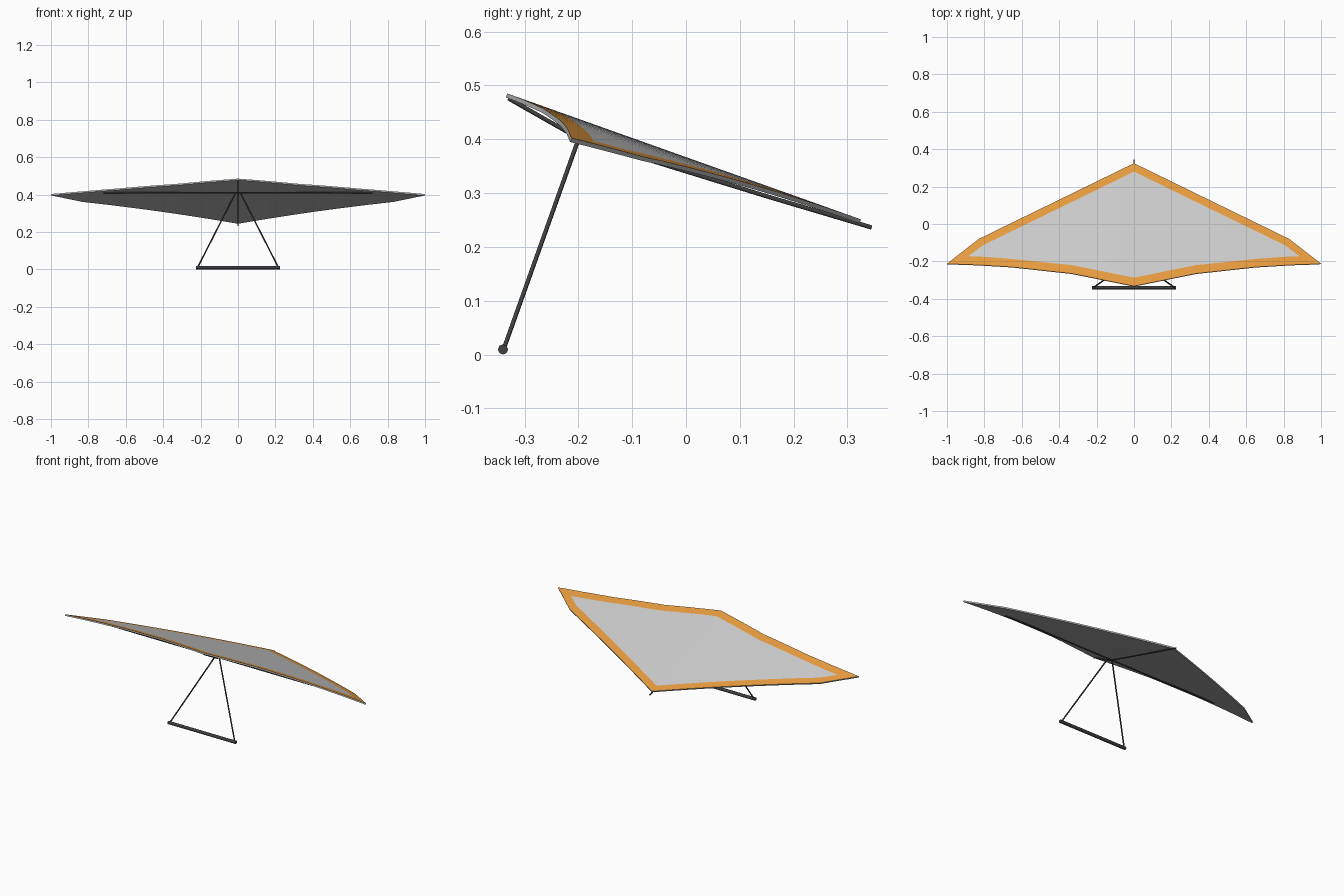
import bpy, bmesh
from mathutils import Vector

if "Cube" in bpy.data.objects:
    bpy.data.objects.remove(bpy.data.objects["Cube"])


def material(name, rgb):
    m = bpy.data.materials.new(name)
    m.diffuse_color = (*rgb, 1)
    m.use_nodes = True
    m.node_tree.nodes["Principled BSDF"].inputs["Base Color"].default_value = m.diffuse_color
    return m


orange = material("orange_trim", (0.80, 0.33, 0.05))
grey = material("sail_grey", (0.55, 0.55, 0.55))
under = material("sail_underside", (0.5, 0.5, 0.5))
dark = material("dark_tube", (0.05, 0.05, 0.05))


def tube(name, points, radius):
    """Eight-sided tube swept along a polyline."""
    cu = bpy.data.curves.new(name, 'CURVE')
    cu.dimensions = '3D'
    cu.bevel_depth = radius
    cu.bevel_resolution = 2
    cu.use_fill_caps = True
    sp = cu.splines.new('POLY')
    sp.points.add(len(points) - 1)
    for p, co in zip(sp.points, points):
        p.co = (*co, 1)
    ob = bpy.data.objects.new(name, cu)
    bpy.context.collection.objects.link(ob)
    cu.materials.append(dark)
    return ob


def sail_point(x, y):
    # straight sloping chord, wings drooping toward the tips
    return Vector((x, y, 0.485 - 0.356 * (y + 0.332) - 0.04 * x * x))


# Sail stations: leading edge, inner leading, inner trailing, trailing edge
stations = [
    [(0, .325), (0, .28), (0, -.287), (0, -.332)],
    [(.33, .164), (.32, .124), (.33, -.22), (.33, -.265)],
    [(.65, .008), (.64, -.032), (.64, -.188), (.65, -.230)],
    [(.83, -.08), (.81, -.115), (.81, -.175), (.83, -.219)],
    [(1, -.212), (.885, -.172), (.885, -.173), (1, -.213)],
]
SUB = 4
columns = []
for a, b in zip(stations, stations[1:]):
    for i in range(SUB):
        t = i / SUB
        columns.append([Vector(p).lerp(Vector(q), t) for p, q in zip(a, b)])
columns.append([Vector(p) for p in stations[-1]])

bm = bmesh.new()
for side in (1, -1):
    rows = [[bm.verts.new(sail_point(side * p.x, p.y)) for p in col] for col in columns]
    for c0, c1 in zip(rows, rows[1:]):
        for k in range(3):
            f = bm.faces.new((c0[k], c0[k + 1], c1[k + 1], c1[k]))
            f.material_index = 0 if k == 1 else 1
    # trim across the tip
    f = bm.faces.new((rows[-1][0], rows[-1][1], rows[-1][2], rows[-1][3]))
    f.material_index = 1
bmesh.ops.remove_doubles(bm, verts=bm.verts, dist=0.0015)
bmesh.ops.recalc_face_normals(bm, faces=bm.faces)
bm.faces.ensure_lookup_table()
if sum(f.normal.z for f in bm.faces) < 0:
    bmesh.ops.reverse_faces(bm, faces=bm.faces)
mesh = bpy.data.meshes.new("sail")
bm.to_mesh(mesh)
bm.free()
for m in (grey, orange, under):
    mesh.materials.append(m)
sail = bpy.data.objects.new("sail", mesh)
bpy.context.collection.objects.link(sail)
sol = sail.modifiers.new("thickness", 'SOLIDIFY')
sol.thickness = 0.008
sol.offset = -1
sol.material_offset = 2
sol.material_offset_rim = 2

# Frame tubes under the sail
tube("keel", [(0, -.33, .476), (0, -.2, .402), (0, .15, .294), (0, .345, .236)], .004)
tube("crossbar", [(-.72, -.2, .409), (0, -.2, .409), (.72, -.2, .409)], .004)

# Control frame
for side, label in ((-1, "left"), (1, "right")):
    tube(label + "_upright", [(side * .015, -.198, .405), (side * .215, -.338, .012)], .004)
tube("base_bar", [(-.225, -.34, .0095), (.225, -.34, .0095)], .0095)
